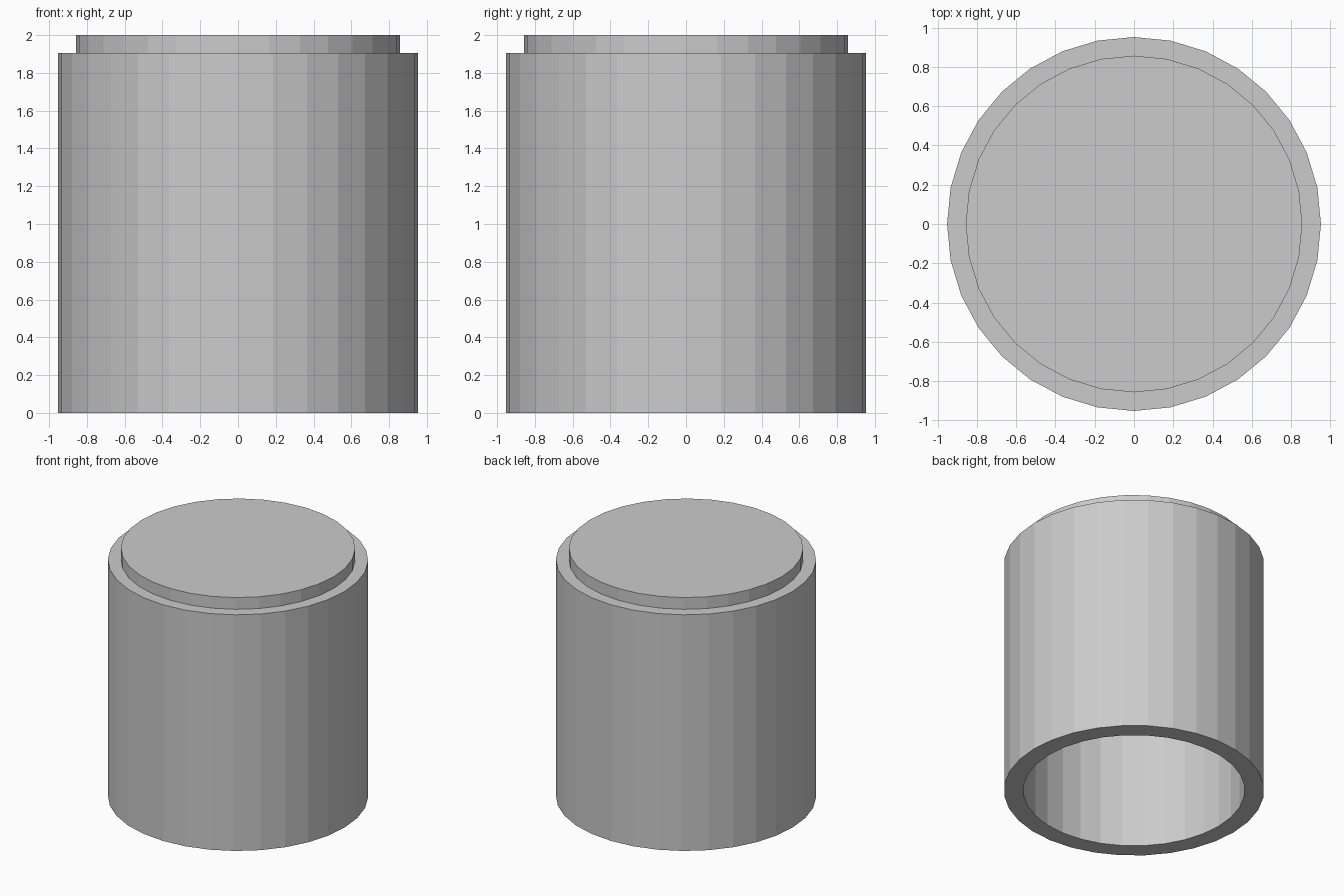
import bpy, bmesh, math

if "Cube" in bpy.data.objects:
    bpy.data.objects.remove(bpy.data.objects["Cube"])

SIDES = 32
OUTER, INNER, LID = 0.952, 0.81, 0.857
SHOULDER, TOP = 1.905, 2.0


def lathe(name, profile, closed):
    """Revolve an (r, z) profile round z; an open profile gets end caps."""
    bm = bmesh.new()
    rings = []
    for r, z in profile:
        rings.append([bm.verts.new((r * math.cos(math.tau * i / SIDES),
                                    r * math.sin(math.tau * i / SIDES), z))
                      for i in range(SIDES)])
    pairs = list(zip(rings, rings[1:]))
    if closed:
        pairs.append((rings[-1], rings[0]))
    else:
        bm.faces.new(rings[0])
        bm.faces.new(rings[-1])
    for a, b in pairs:
        for i in range(SIDES):
            j = (i + 1) % SIDES
            bm.faces.new((a[i], a[j], b[j], b[i]))
    bmesh.ops.recalc_face_normals(bm, faces=bm.faces)
    mesh = bpy.data.meshes.new(name)
    bm.to_mesh(mesh)
    bm.free()
    obj = bpy.data.objects.new(name, mesh)
    bpy.context.collection.objects.link(obj)
    return obj


# Hollow wall, open at the bottom
lathe("tube_wall", [(OUTER, 0), (OUTER, SHOULDER),
                    (INNER, SHOULDER), (INNER, 0)], True)

# Narrower disc closing the top
lathe("top_disc", [(LID, SHOULDER), (LID, TOP)], False)
